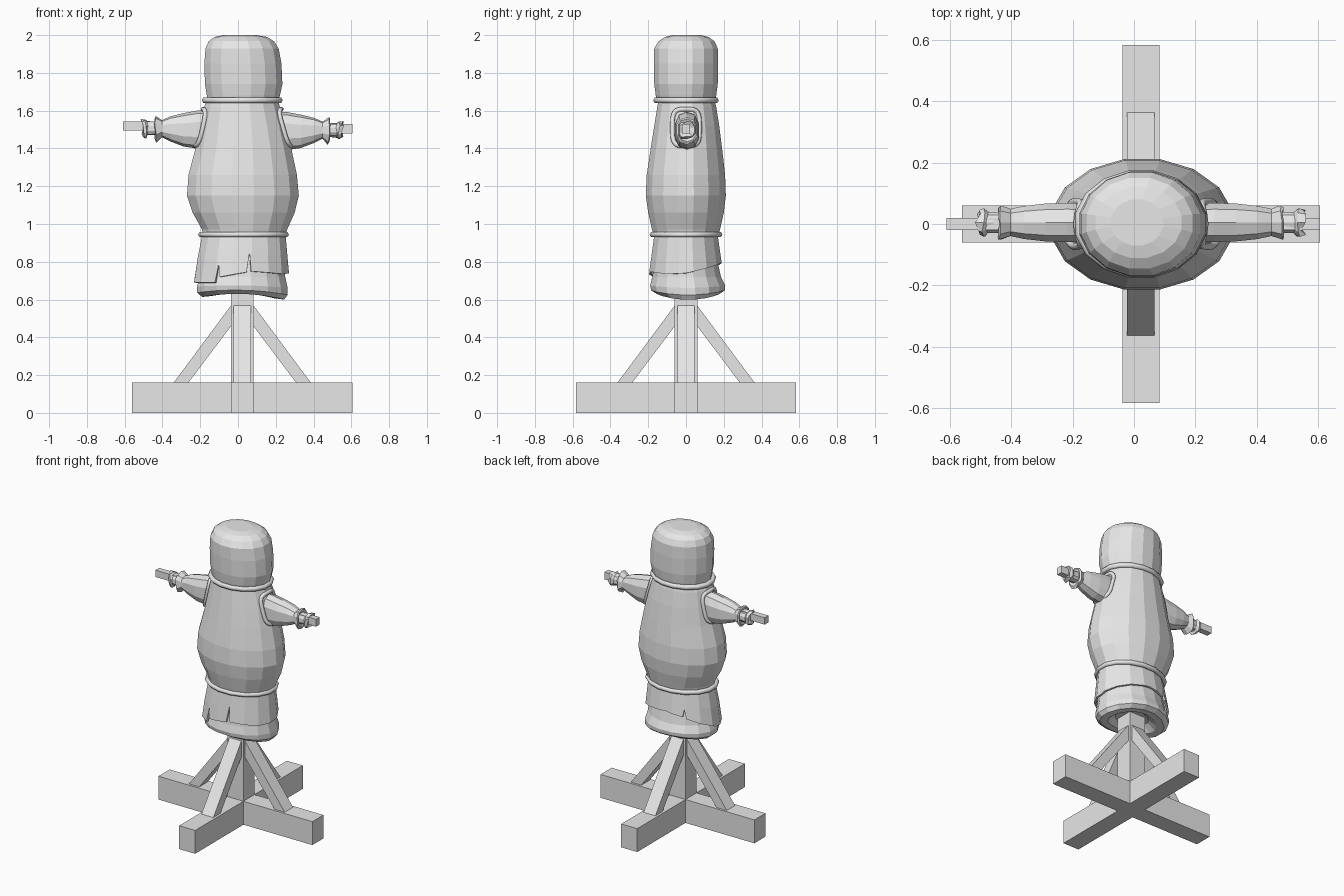
import bpy, bmesh, math, random
from mathutils import Matrix, Vector

random.seed(4)
cube = bpy.data.objects.get("Cube")
if cube:
    bpy.data.objects.remove(cube)

grey = bpy.data.materials.new("plain_grey")
grey.use_nodes = True
grey.diffuse_color = (0.8, 0.8, 0.8, 1)
grey.node_tree.nodes["Principled BSDF"].inputs["Base Color"].default_value = grey.diffuse_color

CENTRE = Vector((0.0225, 0, 0))   # axis of the wooden stand
SIDES = 16


def finish(name, bm):
    bmesh.ops.recalc_face_normals(bm, faces=bm.faces)
    mesh = bpy.data.meshes.new(name)
    bm.to_mesh(mesh)
    bm.free()
    mesh.materials.append(grey)
    obj = bpy.data.objects.new(name, mesh)
    bpy.context.collection.objects.link(obj)
    return obj


def loft(name, rings, caps=True):
    """Skin a list of closed rings of equal point count."""
    bm = bmesh.new()
    rows = [[bm.verts.new(p) for p in ring] for ring in rings]
    n = len(rows[0])
    for low, high in zip(rows, rows[1:]):
        for i in range(n):
            j = (i + 1) % n
            bm.faces.new((low[i], low[j], high[j], high[i]))
    if caps:
        bm.faces.new(rows[0])
        bm.faces.new(rows[-1])
    return finish(name, bm)


def box(name, low, high):
    low, high = Vector(low), Vector(high)
    size = high - low
    bm = bmesh.new()
    bmesh.ops.create_cube(bm, size=1, matrix=Matrix.Translation((low + high) / 2)
                          @ Matrix.Diagonal((*size, 1)))
    return finish(name, bm)


def span_at(profile, z):
    """Interpolate the (left, right, front, back) extents at a height."""
    rows = sorted(profile)
    if z <= rows[0][0]:
        return rows[0][1:]
    for a, b in zip(rows, rows[1:]):
        if z <= b[0]:
            t = (z - a[0]) / (b[0] - a[0])
            return [p + (q - p) * t for p, q in zip(a[1:], b[1:])]
    return rows[-1][1:]


def on_oval(span, angle, z):
    """Point on a faceted oval that fits the given extents."""
    x0, x1, y0, y1 = span
    step = math.tau / SIDES
    offset = (angle + step / 2) % step - step / 2
    r = 1 / math.cos(offset)
    return Vector(((x0 + x1) / 2 + (x1 - x0) / 2 * r * math.cos(angle),
                   (y0 + y1) / 2 + (y1 - y0) / 2 * r * math.sin(angle), z))


def oval(span, z, wave=0.0):
    angles = [math.tau * (i + 0.5) / SIDES for i in range(SIDES)]
    return [on_oval(span, a, z - wave * (math.cos(2 * a) + 0.6 * math.cos(a))) for a in angles]


def cord(name, points, radius):
    """Closed round cord following the points."""
    curve = bpy.data.curves.new(name, "CURVE")
    curve.dimensions = "3D"
    curve.bevel_depth = radius
    curve.bevel_resolution = 1
    spline = curve.splines.new("POLY")
    spline.points.add(len(points) - 1)
    for p, co in zip(spline.points, points):
        p.co = (*co, 1)
    spline.use_cyclic_u = True
    curve.materials.append(grey)
    obj = bpy.data.objects.new(name, curve)
    bpy.context.collection.objects.link(obj)


# Wooden stand: crossed feet, post and four braces
box("foot_side_to_side", (-0.56, -0.06, 0), (0.605, 0.06, 0.16))
box("foot_front_to_back", (-0.038, -0.582, 0), (0.083, 0.582, 0.16))
box("post", (-0.038, -0.06, 0.15), (0.083, 0.06, 0.72))
brace_outline = [(0.055, 0.575), (0.363, 0.16), (0.285, 0.16), (0.055, 0.465)]
for k, side in enumerate(("left", "back", "right", "front")):
    turn = Matrix.Translation(CENTRE) @ Matrix.Rotation(k * math.pi / 2, 4, "Z")
    loft("brace_" + side, [[turn @ Vector((r, w, z)) for r, z in brace_outline]
                           for w in (-0.045, 0.045)])

# Arm pole showing at both sleeve ends
box("pole_end_right", (-0.61, -0.02, 1.495), (-0.2, 0.02, 1.542))
box("pole_end_left", (0.2, -0.02, 1.48), (0.605, 0.02, 1.53))

# Stuffed head: height, left, right, front, back
head = [(1.64, -0.16, 0.21, -0.15, 0.15), (1.68, -0.165, 0.222, -0.16, 0.16),
        (1.74, -0.175, 0.235, -0.168, 0.168), (1.85, -0.178, 0.23, -0.17, 0.17),
        (1.93, -0.172, 0.215, -0.168, 0.168), (1.968, -0.155, 0.19, -0.145, 0.15),
        (1.99, -0.125, 0.155, -0.11, 0.12), (2.0, -0.075, 0.095, -0.07, 0.08)]
loft("head", [oval(row[1:], row[0]) for row in head])

# Stuffed body
body = [(0.93, -0.185, 0.25, -0.17, 0.17), (0.97, -0.19, 0.26, -0.18, 0.18),
        (1.06, -0.24, 0.3, -0.2, 0.2), (1.15, -0.27, 0.322, -0.213, 0.211),
        (1.26, -0.262, 0.312, -0.208, 0.207), (1.4, -0.225, 0.282, -0.187, 0.191),
        (1.52, -0.2, 0.252, -0.168, 0.176), (1.62, -0.178, 0.222, -0.152, 0.16),
        (1.66, -0.165, 0.21, -0.145, 0.15)]
loft("body", [oval(row[1:], row[0]) for row in body])

# Cords at neck and waist
cord("neck_cord", oval((-0.175, 0.22, -0.157, 0.157), 1.655), 0.017)
cord("waist_cord", oval((-0.197, 0.255, -0.178, 0.178), 0.944), 0.015)

# Overskirt with a wandering hem and torn slits
skirt = [(0.67, -0.234, 0.274, -0.198, 0.2), (0.75, -0.227, 0.269, -0.194, 0.195),
         (0.94, -0.19, 0.252, -0.168, 0.168)]
hem = [(0, 0.74), (21, 0.785), (32, 0.8), (42, 0.78), (43, 0.83), (44, 0.77), (64, 0.69),
       (84, 0.69), (85, 0.79), (86, 0.72), (98, 0.745), (99, 0.85), (100, 0.75),
       (117, 0.735), (128, 0.74)]
steps = 128
hem_heights = []
for i in range(steps):
    for (a, za), (b, zb) in zip(hem, hem[1:]):
        if a <= i < b:
            hem_heights.append(za + (zb - za) * (i - a) / (b - a))
rows = []
for t in (0, 0.5, 1):
    ring = []
    for i, low in enumerate(hem_heights):
        z = 0.94 + (low - 0.94) * t
        ring.append(on_oval(span_at(skirt, z), math.tau * i / steps, z))
    rows.append(ring)
overskirt = loft("overskirt", rows, caps=False)
cloth = overskirt.modifiers.new("cloth", "SOLIDIFY")
cloth.thickness = 0.012
cloth.offset = -1

# Underskirt, rolled in at the bottom
under = [(0.9, -0.17, 0.23, -0.15, 0.15, 0), (0.78, -0.195, 0.245, -0.17, 0.172, 0),
         (0.72, -0.2, 0.25, -0.178, 0.185, 0), (0.67, -0.218, 0.263, -0.19, 0.208, 0.005),
         (0.64, -0.216, 0.263, -0.184, 0.205, 0.01), (0.618, -0.19, 0.245, -0.15, 0.175, 0.012),
         (0.622, -0.14, 0.19, -0.11, 0.13, 0.01), (0.66, -0.09, 0.135, -0.08, 0.09, 0)]
loft("underskirt", [oval(row[1:5], row[0], row[5]) for row in under])

# Sleeves: distance out, half depth, bottom, top, roughness
sleeve = [(0.12, 0.062, 1.41, 1.605, 0), (0.24, 0.066, 1.4, 1.6, 0),
          (0.31, 0.064, 1.41, 1.587, 0), (0.38, 0.056, 1.437, 1.57, 0),
          (0.425, 0.046, 1.46, 1.55, 0), (0.458, 0.058, 1.433, 1.572, 0.006),
          (0.463, 0.05, 1.445, 1.562, 0.004), (0.455, 0.036, 1.47, 1.54, 0),
          (0.5, 0.036, 1.468, 1.542, 0.004), (0.512, 0.048, 1.456, 1.553, 0.006),
          (0.53, 0.042, 1.465, 1.547, 0.01), (0.525, 0.024, 1.485, 1.53, 0)]
for side, sign, drop in (("right", -1, 0), ("left", 1, -0.008)):
    rings = []
    for out, depth, low, high, rough in sleeve:
        ring = []
        for i in range(10):
            a = math.tau * (i + 0.5) / 10
            c, s = (math.copysign(abs(f) ** 0.8, f) for f in (math.cos(a), math.sin(a)))
            jitter = random.uniform(-rough, rough)
            ring.append((CENTRE.x + sign * (out + jitter), 0.005 + depth * c,
                         (low + high) / 2 + (high - low) / 2 * s + drop + jitter))
        rings.append(ring)
    loft("sleeve_" + side, rings)

    # Seam cord lying on the body around the sleeve
    seam = []
    for i in range(24):
        a = math.tau * i / 24
        c, s = (math.copysign(abs(f) ** 0.55, f) for f in (math.cos(a), math.sin(a)))
        y, z = 0.072 * c, 1.51 + 0.098 * s
        x0, x1, y0, y1 = span_at(body, z)
        half = (x1 - x0) / 2 * math.sqrt(1 - (2 * y / (y1 - y0)) ** 2)
        seam.append(((x0 + x1) / 2 + sign * (half + 0.004), y, z))
    cord("armhole_seam_" + side, seam, 0.013)
